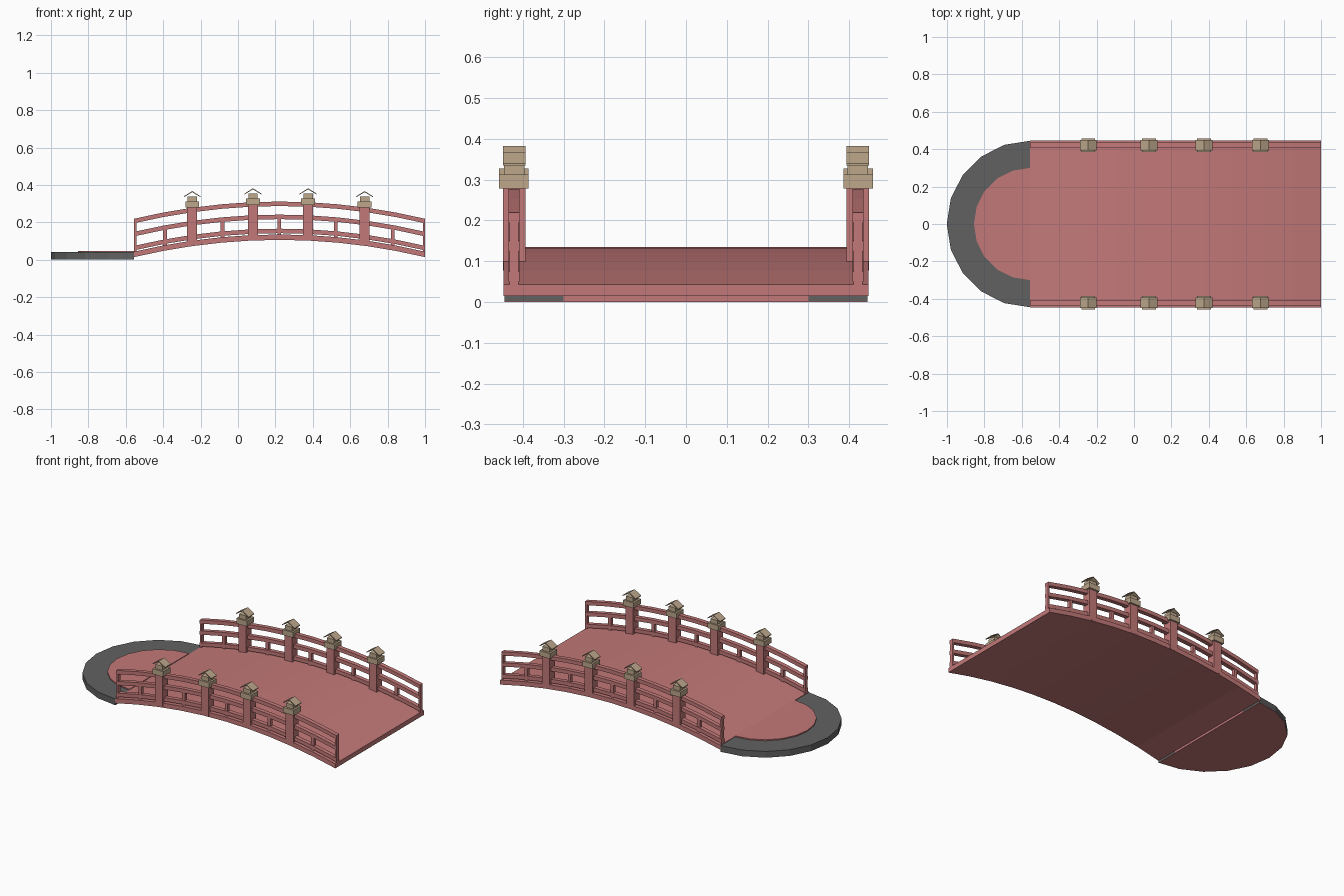
import bpy, bmesh, math

if "Cube" in bpy.data.objects:
    bpy.data.objects.remove(bpy.data.objects["Cube"])


def material(name, rgb):
    m = bpy.data.materials.new(name)
    m.diffuse_color = (*rgb, 1)
    m.use_nodes = True
    m.node_tree.nodes["Principled BSDF"].inputs["Base Color"].default_value = m.diffuse_color
    return m


RED = material("red_wood", (0.55, 0.19, 0.19))
TAN = material("tan_wood", (0.51, 0.39, 0.26))
GREY = material("grey_stone", (0.12, 0.12, 0.12))
X0, X1, SEGS, RISE = -0.556, 1.0, 10, 0.092
MID, HALF = (X0 + X1) / 2, (X1 - X0) / 2


def finish(name, bm, mat):
    bmesh.ops.recalc_face_normals(bm, faces=bm.faces)
    me = bpy.data.meshes.new(name)
    bm.to_mesh(me)
    bm.free()
    me.materials.append(mat)
    ob = bpy.data.objects.new(name, me)
    bpy.context.collection.objects.link(ob)
    return ob


def mirror_y(ob):
    ob.modifiers.new("mirror", 'MIRROR').use_axis = (False, True, False)
    ob.modifiers["mirror"].use_mirror_merge = False


def arch(x):
    """Height of the faceted arch below its apex."""
    t = (x - X0) / (X1 - X0) * SEGS
    i = min(int(t), SEGS - 1)
    f = [-RISE * ((2 * k / SEGS) - 1) ** 2 for k in (i, i + 1)]
    return f[0] + (f[1] - f[0]) * (t - i)


def prism(name, pts, vec, mat, to3d):
    """Extrude a closed outline."""
    bm = bmesh.new()
    face = bm.faces.new([bm.verts.new(to3d(*p)) for p in pts])
    ext = bmesh.ops.extrude_face_region(bm, geom=[face])["geom"]
    bmesh.ops.translate(bm, vec=vec, verts=[v for v in ext if isinstance(v, bmesh.types.BMVert)])
    return finish(name, bm, mat)


def box(name, x, y, z, mat):
    pts = [(x[0], y[0]), (x[1], y[0]), (x[1], y[1]), (x[0], y[1])]
    return prism(name, pts, (0, 0, z[1] - z[0]), mat, lambda a, b: (a, b, z[0]))


def beam(name, y, z):
    """Arched beam; z is the bottom and top at the apex."""
    bm = bmesh.new()
    rings = []
    for i in range(SEGS + 1):
        x = X0 + (X1 - X0) * i / SEGS
        rings.append([bm.verts.new((x, b, c + arch(x))) for b, c in
                      ((y[0], z[0]), (y[1], z[0]), (y[1], z[1]), (y[0], z[1]))])
    for a, b in zip(rings, rings[1:]):
        for k in range(4):
            bm.faces.new((a[k], a[(k + 1) % 4], b[(k + 1) % 4], b[k]))
    bm.faces.new(rings[0])
    bm.faces.new(rings[-1])
    return finish(name, bm, RED)


# Arched deck and the railings
beam("deck", (-0.447, 0.447), (0.106, 0.135))
for name, z in (("low_rail", (0.142, 0.166)), ("mid_rail", (0.217, 0.241)), ("top_rail", (0.287, 0.311))):
    mirror_y(beam(name, (0.408, 0.435), z))

# Short balusters between the lower rails
for x in (-0.39, -0.083, 0.22, 0.522, 0.828):
    h = arch(x)
    mirror_y(box("baluster", (x - 0.01, x + 0.01), (0.412, 0.432), (0.12 + h, 0.225 + h), RED))

# Thin posts closing the rail ends
for a, b in ((X0, X0 + 0.012), (X1 - 0.012, X1)):
    h = arch(a if a > 0 else b)
    mirror_y(box("end_post", (a, b), (0.41, 0.433), (0.12 + h, 0.3 + h), RED))

# Main posts topped by small roofed lanterns
for x, z in ((-0.245, 0.278), (0.08, 0.293), (0.375, 0.293), (0.677, 0.278)):
    mirror_y(box("main_post", (x - 0.027, x + 0.027), (0.394, 0.448), (0.11 + arch(x), z + 0.005), RED))
    mirror_y(box("lantern_base", (x - 0.037, x + 0.037), (0.386, 0.458), (z, z + 0.034), TAN))
    mirror_y(box("lantern_body", (x - 0.025, x + 0.025), (0.396, 0.446), (z + 0.034, z + 0.06), TAN))
    roof = [(x - 0.045, z + 0.056), (x, z + 0.083), (x + 0.045, z + 0.056),
            (x + 0.045, z + 0.061), (x, z + 0.089), (x - 0.045, z + 0.061)]
    mirror_y(prism("lantern_roof", roof, (0, 0.056, 0), TAN, lambda a, b: (a, 0.393, b)))


# Half-round landing: stone rim, raised floor, thin red underside
def half_circle(r):
    return [(X0 - r * math.sin(math.pi * i / 10), r * math.cos(math.pi * i / 10)) for i in range(11)]


inner, outer = [(x, y) for x, y in half_circle(0.3)], half_circle(0.445)
prism("landing_rim", outer + inner[::-1], (0, 0, 0.038), GREY, lambda a, b: (a, b, 0.002))
prism("landing_floor", inner, (0, 0, 0.045), RED, lambda a, b: (a, b, 0.002))
prism("landing_underside", outer, (0, 0, 0.002), RED, lambda a, b: (a, b, 0))
